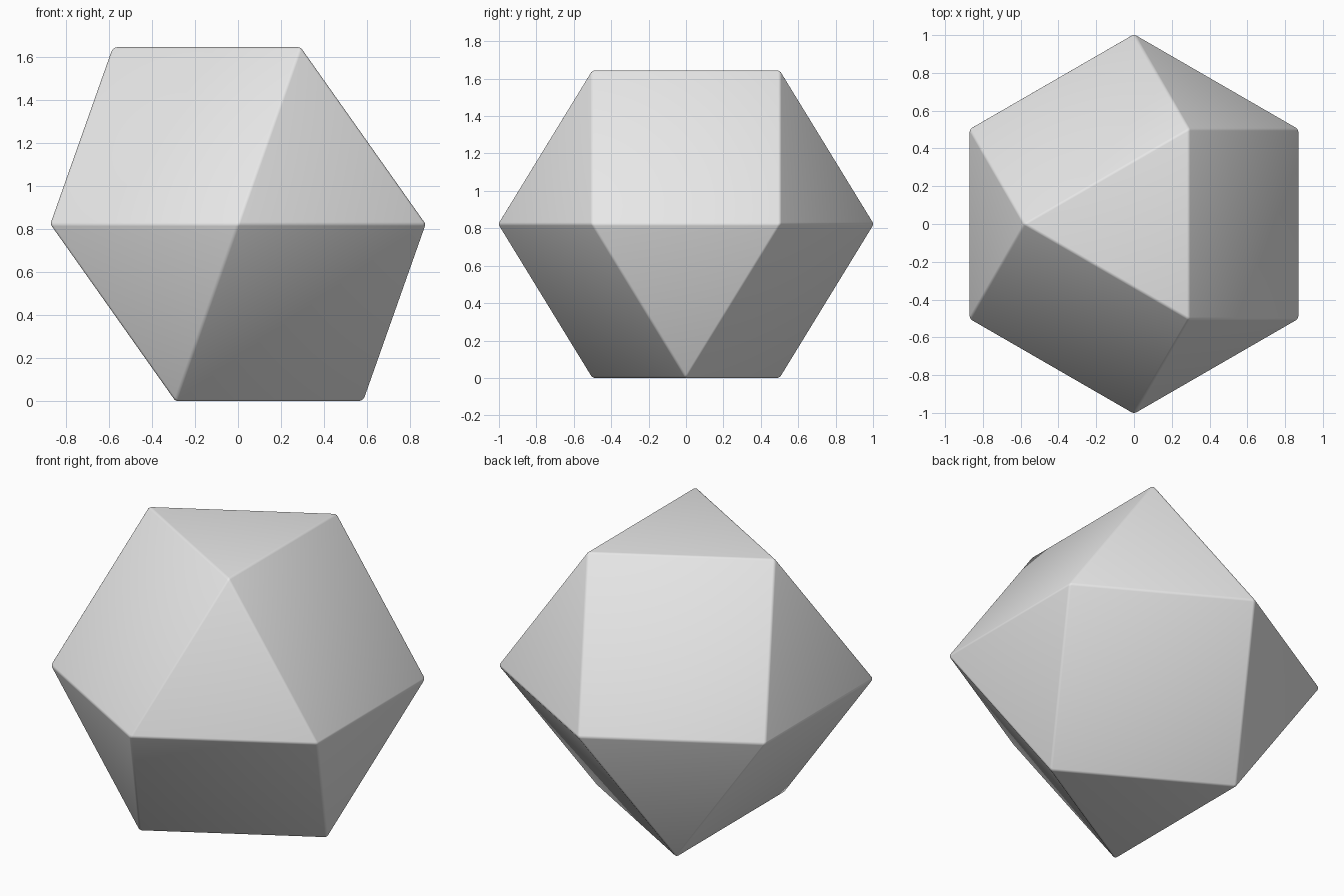
import bpy
import bmesh
from math import cos, sin, radians, sqrt

# Remove the default cube
if "Cube" in bpy.data.objects:
    bpy.data.objects.remove(bpy.data.objects["Cube"], do_unlink=True)

RADIUS = 1.0073                 # edge length before rounding
HALF = RADIUS * sqrt(2 / 3)     # half the height


def ring(bm, count, radius, start, z):
    """Add evenly spaced points on a horizontal circle."""
    for i in range(count):
        a = radians(start + 360 * i / count)
        bm.verts.new((radius * cos(a), radius * sin(a), z))


# Solid of triangles and squares: triangle, hexagon, opposite triangle
bm = bmesh.new()
ring(bm, 3, RADIUS / sqrt(3), 0, 0)
ring(bm, 6, RADIUS, 30, HALF)
ring(bm, 3, RADIUS / sqrt(3), 180, 2 * HALF)
bmesh.ops.convex_hull(bm, input=bm.verts[:])
bmesh.ops.dissolve_limit(bm, angle_limit=radians(2),
                         verts=bm.verts[:], edges=bm.edges[:])

# Softly rounded edges
bmesh.ops.bevel(bm, geom=bm.edges[:], offset=0.01, offset_type='OFFSET',
                segments=3, profile=0.5, affect='EDGES', clamp_overlap=True)
bmesh.ops.recalc_face_normals(bm, faces=bm.faces[:])

mesh = bpy.data.meshes.new("faceted_solid")
bm.to_mesh(mesh)
bm.free()
solid = bpy.data.objects.new("faceted_solid", mesh)
bpy.context.collection.objects.link(solid)

# Plain grey material
grey = bpy.data.materials.new("light_grey")
grey.use_nodes = True
colour = (0.8, 0.8, 0.8, 1)
grey.diffuse_color = colour
grey.node_tree.nodes["Principled BSDF"].inputs["Base Color"].default_value = colour
mesh.materials.append(grey)

# Smooth shading across the rounded edges
bpy.ops.object.select_all(action='DESELECT')
solid.select_set(True)
bpy.context.view_layer.objects.active = solid
bpy.ops.object.shade_smooth_by_angle(angle=radians(40))
